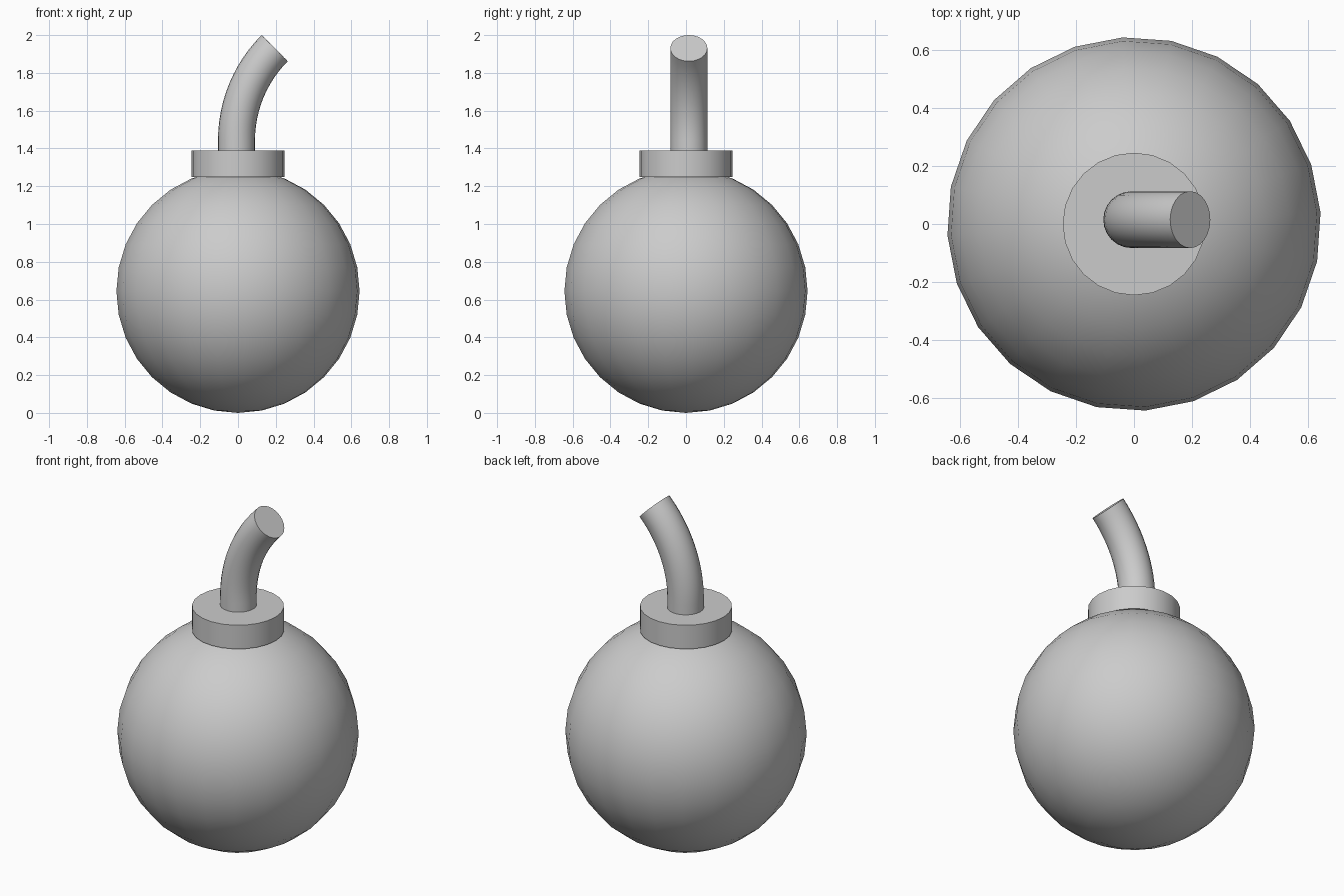
import bpy
import bmesh
from math import radians, pi, sin, cos
from mathutils import Matrix, Vector

cube = bpy.data.objects.get("Cube")
if cube:
    bpy.data.objects.remove(cube, do_unlink=True)

grey = bpy.data.materials.new("plain_grey")
grey.use_nodes = True
grey.diffuse_color = (0.6, 0.6, 0.6, 1)
grey.node_tree.nodes["Principled BSDF"].inputs["Base Color"].default_value = (0.6, 0.6, 0.6, 1)


def finish(name, bm):
    """Turn a bmesh into a smooth-shaded object with sharp edges kept."""
    bmesh.ops.recalc_face_normals(bm, faces=bm.faces)
    mesh = bpy.data.meshes.new(name)
    bm.to_mesh(mesh)
    bm.free()
    mesh.materials.append(grey)
    obj = bpy.data.objects.new(name, mesh)
    bpy.context.collection.objects.link(obj)
    bpy.ops.object.select_all(action='DESELECT')
    obj.select_set(True)
    bpy.context.view_layer.objects.active = obj
    bpy.ops.object.shade_smooth_by_angle(angle=radians(40))


# Round body
RADIUS = 0.645
bm = bmesh.new()
turn = Matrix.Translation((0, 0, RADIUS)) @ Matrix.Rotation(radians(3.5), 4, 'Z')
bmesh.ops.create_uvsphere(bm, u_segments=24, v_segments=16, radius=RADIUS, matrix=turn)
finish("round_body", bm)

# Neck collar
bm = bmesh.new()
bmesh.ops.create_cone(bm, cap_ends=True, segments=24, radius1=0.246, radius2=0.246,
                      depth=0.14, matrix=Matrix.Translation((0, 0, 1.32)))
finish("neck_collar", bm)

# Fuse: a round tube swept up from the collar and bent towards +x
TUBE, BEND, SIDES, STEPS = 0.098, 0.69, 24, 12
START = Vector((-0.008, 0.015, 1.443))
END_ANGLE = radians(45)
bm = bmesh.new()


def ring(centre, angle):
    across = Vector((cos(angle), 0, -sin(angle)))
    depth = Vector((0, 1, 0))
    return [bm.verts.new(centre + TUBE * (across * cos(a) + depth * sin(a)))
            for a in (2 * pi * i / SIDES for i in range(SIDES))]


rings = [ring(START - Vector((0, 0, 0.1)), 0)]
for k in range(STEPS + 1):
    t = END_ANGLE * k / STEPS
    rings.append(ring(START + BEND * Vector((1 - cos(t), 0, sin(t))), t))
for low, high in zip(rings, rings[1:]):
    for i in range(SIDES):
        j = (i + 1) % SIDES
        bm.faces.new((low[i], low[j], high[j], high[i]))
bm.faces.new(rings[0])
bm.faces.new(rings[-1])
finish("fuse", bm)
